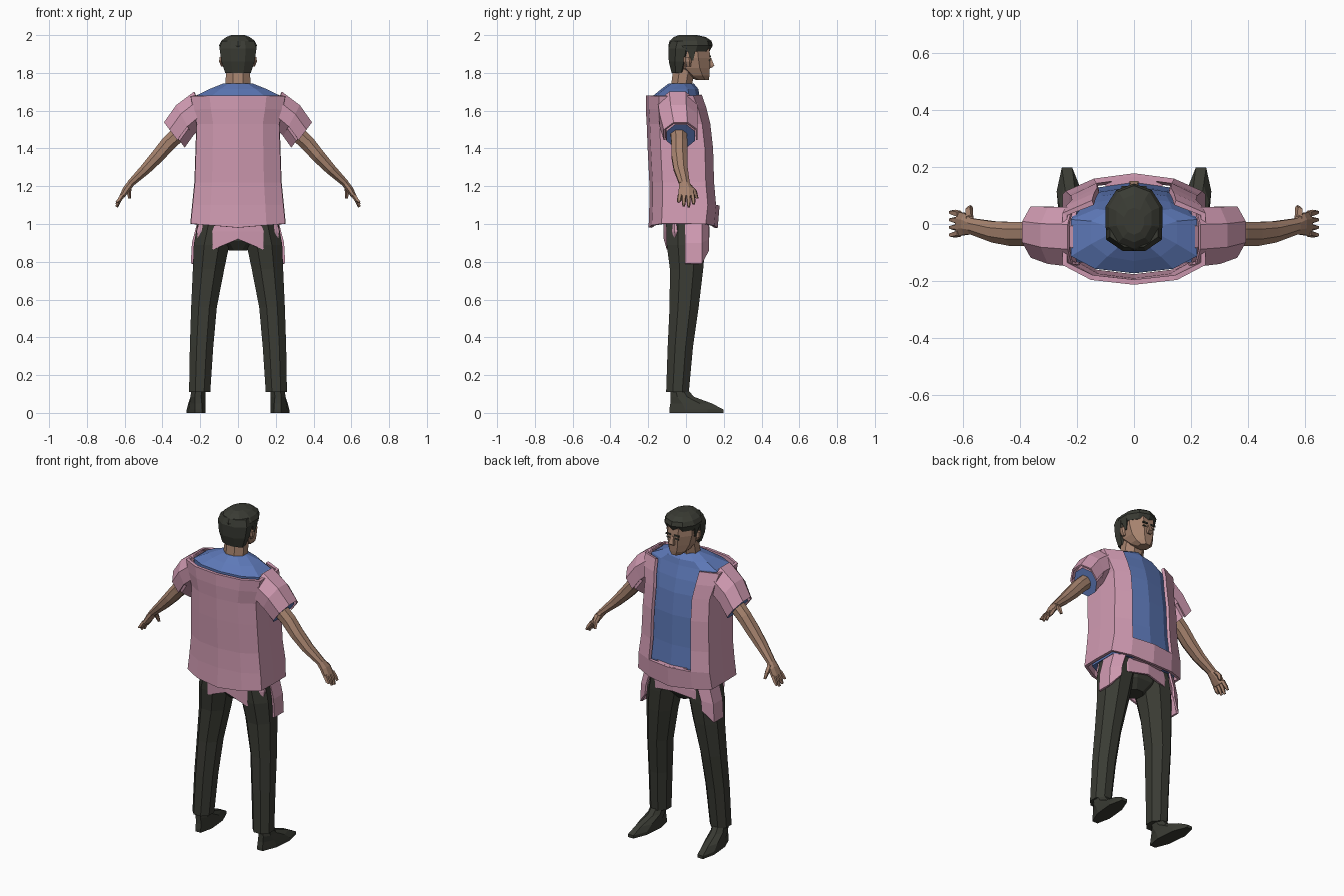
import bpy, bmesh, math
from mathutils import Vector


def material(name, rgb):
    m = bpy.data.materials.new(name)
    m.diffuse_color = (*rgb, 1)
    return m


PINK = material("pink cloth", (0.64, 0.33, 0.45))
BLUE = material("blue cloth", (0.11, 0.19, 0.48))
DARK = material("dark cloth and hair", (0.042, 0.044, 0.034))
SKIN = material("skin", (0.38, 0.225, 0.155))


def loft(name, rings, mats, closed=True, caps=True, mirror=False, thick=0,
         drop=None, cap_index=0):
    """Skin a stack of point rings; drop(centre) removes faces by a rule."""
    bm = bmesh.new()
    rows = [[bm.verts.new(p) for p in r] for r in rings]
    n = len(rows[0])
    for a, b in zip(rows, rows[1:]):
        for i in range(n if closed else n - 1):
            j = (i + 1) % n
            bm.faces.new((a[i], a[j], b[j], b[i]))
    if caps:
        for r in (rows[0][::-1], rows[-1]):
            bm.faces.new(r).material_index = cap_index
    bmesh.ops.recalc_face_normals(bm, faces=bm.faces[:])
    if drop:
        gone = [f for f in bm.faces if drop(f.calc_center_median())]
        bmesh.ops.delete(bm, geom=gone, context='FACES')
    me = bpy.data.meshes.new(name)
    bm.to_mesh(me)
    bm.free()
    ob = bpy.data.objects.new(name, me)
    bpy.context.collection.objects.link(ob)
    for m in mats:
        me.materials.append(m)
    if thick:
        s = ob.modifiers.new("thickness", 'SOLIDIFY')
        s.thickness, s.offset = thick, -1
    if mirror:
        ob.modifiers.new("mirror", 'MIRROR')
    return ob


def ring(x, y, z, ra, ry, tilt=0, n=8, shear=0):
    """Flat-sided oval; its first axis is tilted in the xz plane."""
    k, t, pts = 1 / math.cos(math.pi / n), math.radians(tilt), []
    for i in range(n):
        a = (i + 0.5) * math.tau / n
        u, v = ra * k * math.cos(a), ry * k * math.sin(a)
        pts.append(Vector((x + u * math.cos(t) + shear * v, y + v,
                           z + u * math.sin(t))))
    return pts


def tube(name, secs, mat, n=8, mirror=False, **kw):
    return loft(name, [ring(*s, n=n) for s in secs], [mat], mirror=mirror, **kw)


def torso_ring(z, w, yb, yf):
    """Twelve-sided chest outline, mirrored in x."""
    half = [(0, yb), (.62 * w, yb + .016), (w, yb + .06),
            (w, (yb + yf) / 2), (w, yf - .055), (.6 * w, yf - .018), (0, yf)]
    full = half + [(-x, y) for x, y in half[-2:0:-1]]
    return [Vector((x, y, z)) for x, y in full]


def plate(name, c, size, mat, mirror=True):
    x, y, z = c
    a, b, h = (s / 2 for s in size)
    sq = [(-a, -b), (a, -b), (a, b), (-a, b)]
    loft(name, [[(x + u, y + v, z + s) for u, v in sq] for s in (-h, h)],
         [mat], mirror=mirror)


# Shirt: outer pink shell with an open front panel over a blue layer
BODY = [(1.0, .235, -.18, .15), (1.10, .225, -.176, .16), (1.22, .213, -.176, .15),
        (1.40, .207, -.185, .145), (1.53, .203, -.19, .13),
        (1.61, .222, -.195, .11), (1.68, .235, -.195, .085)]
shell = [torso_ring(*s) for s in BODY]
for p in shell[0]:
    p.z -= .02 * (1 - abs(p.x) / .235)
loft("shirt_shell", shell, [PINK], caps=False, thick=.018,
     drop=lambda c: c.z > 1.1 and c.y > .04 and abs(c.x) < .1)
inner = [torso_ring(z, w - .014, yb + .022, yf - .014) for z, w, yb, yf in BODY]
inner += [torso_ring(*s) for s in
          [(1.715, .15, -.13, .065), (1.745, .075, -.09, .04)]]
loft("blue_undershirt", inner, [BLUE])
# Front hem band
tube("hem_band", [(0, .12, .995, .10, .04), (0, .12, 1.1, .10, .045)], PINK)

# Shirt tails below the hem, with an uneven lower edge
tails = [torso_ring(*s) for s in
         [(.90, .212, -.118, .125), (.96, .22, -.12, .125), (1.03, .2, -.12, .12)]]
edge = [.92, .865, .92, .95, .90, .91, .93]
for i, p in enumerate(tails[0]):
    p.z = edge[i if i < 7 else 12 - i]
loft("shirt_tails", tails, [PINK], caps=False, thick=.012)
flap = [(.238, -.005), (.238, .085), (.18, .122)]
loft("side_flap", [[(x + d, y, z) for (x, y), z in zip(flap, zs)] for d, zs in
     [(.012, (.79, .79, .86)), (.006, (.9, .9, .92)), (-.02, (1.0, 1.0, 1.0))]],
     [PINK], closed=False, caps=False, mirror=True, thick=.012)

# Sleeves: full inner sleeve with a blue opening, plus a larger upper cover
SLEEVE = [(.19, -.045, 1.61, .08, .09, 72), (.27, -.04, 1.545, .08, .083, 62),
          (.328, -.028, 1.465, .076, .075, 53)]
loft("inner_sleeve", [ring(*s) for s in SLEEVE], [PINK, BLUE],
     mirror=True, cap_index=1)
COVER = [(.205, -.045, 1.615, .09, .105, 72), (.285, -.04, 1.55, .09, .1, 62),
         (.342, -.028, 1.472, .083, .09, 53)]
tube("sleeve_cover", COVER, PINK, mirror=True, caps=False, thick=.01,
     drop=lambda c: c.z < 1.70 - .75 * (c.x - .1) - .09)

# Arms and hands
tube("arm", [(.28, -.04, 1.51, .042, .045, 45), (.37, -.035, 1.425, .04, .042, 45),
             (.425, -.035, 1.36, .036, .042, 43), (.49, -.028, 1.29, .029, .037, 43),
             (.57, -.008, 1.213, .019, .028, 38)], SKIN, mirror=True)
tube("palm", [(.567, -.008, 1.215, .019, .028, 36), (.59, .0, 1.185, .019, .038, 30),
              (.615, .0, 1.145, .014, .042, 28)], SKIN, mirror=True)
for i, tip in enumerate([1.115, 1.095, 1.09, 1.105]):
    y = -.032 + i * .022
    tube(f"finger_{i + 1}", [(.611, y, 1.155, .011, .0105, 28),
         (.63, y * 1.15, 1.125, .010, .0095, 28),
         (.643, y * 1.2, tip, .006, .006, 25)], SKIN, n=5, mirror=True)
tube("thumb", [(.577, .015, 1.205, .013, .015, 20), (.580, .043, 1.175, .012, .013, 10),
               (.574, .058, 1.135, .007, .007, 0)], SKIN, n=5, mirror=True)

# Trousers
tube("trouser_leg", [(.203, -.045, .11, .056, .06), (.193, -.03, .35, .062, .067),
                     (.18, -.01, .56, .068, .077), (.156, .003, .76, .083, .088),
                     (.14, 0, .89, .094, .102), (.115, 0, 1.0, .1, .105)],
     DARK, mirror=True)
tube("hips", [(0, 0, .86, .05, .05), (0, 0, .91, .12, .09), (0, 0, 1.0, .19, .11)], DARK)

# Shoes, toes turned slightly outward
shoe = [(.222, .055, 0, .044, .143, .09), (.222, .055, .018, .044, .143, .09),
        (.218, .027, .05, .042, .11, .08), (.212, -.02, .085, .04, .062, 0),
        (.208, -.037, .125, .038, .045, 0)]
loft("shoe", [ring(*s[:5], shear=s[5]) for s in shoe], [DARK], mirror=True)

# Neck and head
tube("neck", [(0, -.025, 1.70, .075, .062), (0, -.022, 1.745, .066, .055),
              (0, -.005, 1.85, .062, .06)], SKIN)
tube("head", [(0, .088, 1.762, .032, .033), (0, .062, 1.785, .056, .062),
              (0, .035, 1.825, .074, .091), (0, .02, 1.88, .085, .109),
              (0, .015, 1.93, .085, .108), (0, .01, 1.97, .06, .07)], SKIN)
tube("nose", [(0, .125, 1.88, .008, .008), (0, .13, 1.838, .016, .02),
              (0, .122, 1.826, .012, .012)], SKIN, n=4)
tube("ear", [(.084, .012, 1.835, .006, .012), (.09, .008, 1.86, .01, .018),
             (.09, .005, 1.885, .008, .016)], SKIN, n=6, mirror=True)
plate("eye", (.029, .127, 1.868), (.022, .008, .008), DARK)
plate("eyebrow", (.028, .129, 1.888), (.032, .009, .009), DARK)
plate("mouth", (0, .121, 1.802), (.035, .003, .004), SKIN, mirror=False)

# Hair: nape, side locks and a fuller swept top
tube("nape_hair", [(0, -.04, 1.80, .068, .036), (0, -.035, 1.86, .088, .056),
                   (0, -.027, 1.93, .098, .067), (0, -.02, 1.97, .085, .06)], DARK)
tube("top_hair", [(0, .018, 1.912, .093, .1), (0, .024, 1.945, .1, .112),
                  (0, .024, 1.97, .088, .105), (0, .02, 1.99, .062, .08),
                  (0, .01, 2.0, .035, .045)], DARK, n=10)
tube("sideburn", [(.084, .03, 1.865, .004, .008), (.088, .03, 1.925, .008, .022)],
     DARK, n=4, mirror=True)
